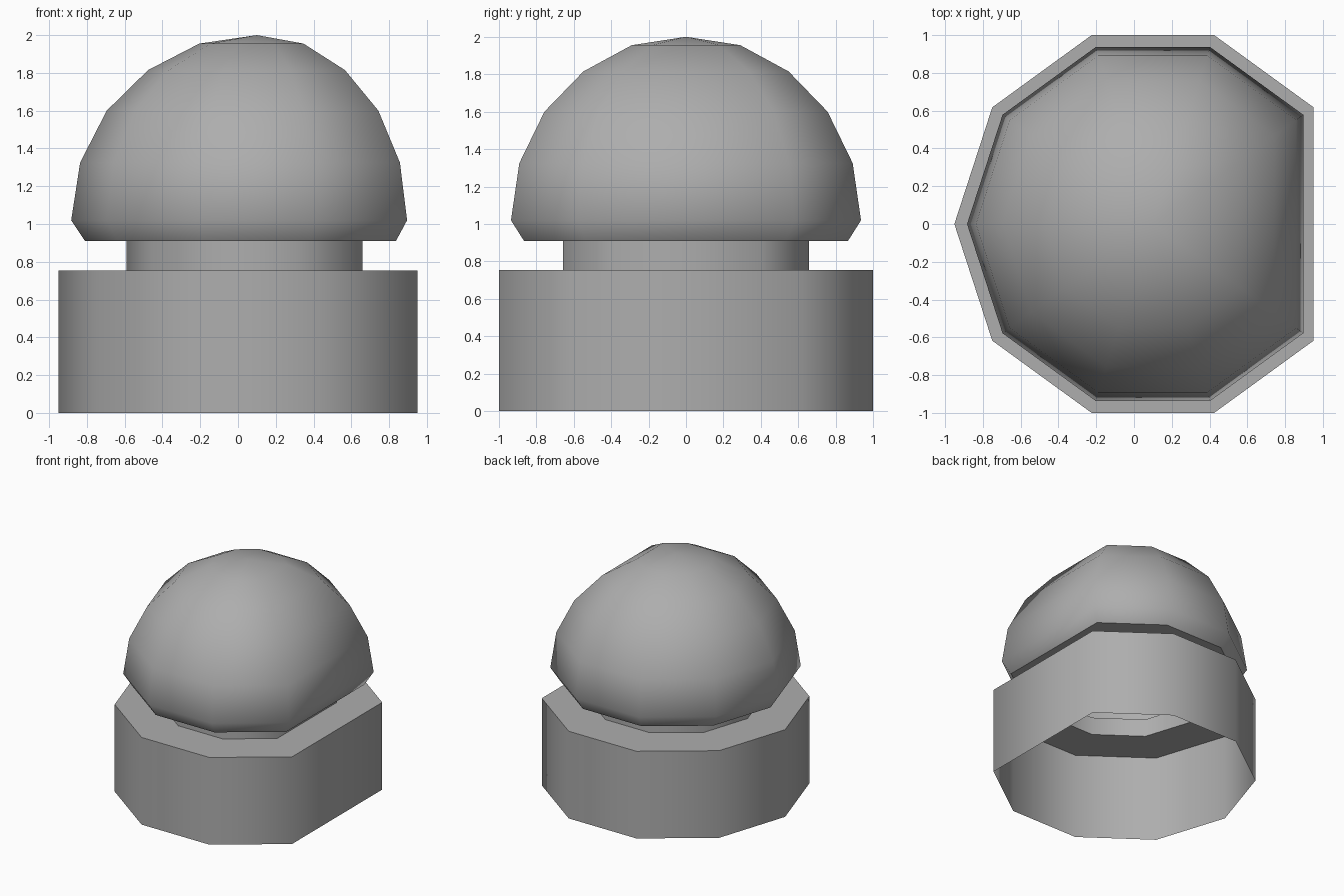
import bpy
import bmesh
import math

cube = bpy.data.objects.get("Cube")
if cube:
    bpy.data.objects.remove(cube, do_unlink=True)

SIDES = 10          # decagon with its +x corner cut away
CENTRE_X = 0.1

grey = bpy.data.materials.new("plain grey")
grey.use_nodes = True
colour = (0.42, 0.42, 0.42, 1)
grey.diffuse_color = colour
grey.node_tree.nodes["Principled BSDF"].inputs["Base Color"].default_value = colour


def lathe(name, profile):
    """Sweep (radius, height) points around the cut decagon as a thin shell."""
    bm = bmesh.new()
    angles = [math.tau * k / SIDES for k in range(1, SIDES)]
    rings = []
    for r, z in profile:
        if r == 0:
            rings.append([bm.verts.new((CENTRE_X, 0, z))] * len(angles))
        else:
            rings.append([bm.verts.new((CENTRE_X + r * math.cos(a), r * math.sin(a), z))
                          for a in angles])
    for low, high in zip(rings, rings[1:]):
        for k in range(len(angles)):
            n = (k + 1) % len(angles)
            corners = [low[k], low[n], high[n], high[k]]
            bm.faces.new(list(dict.fromkeys(corners)))
    mesh = bpy.data.meshes.new(name)
    bm.to_mesh(mesh)
    bm.free()
    mesh.materials.append(grey)
    obj = bpy.data.objects.new(name, mesh)
    bpy.context.collection.objects.link(obj)
    bpy.ops.object.select_all(action="DESELECT")
    obj.select_set(True)
    bpy.context.view_layer.objects.active = obj
    bpy.ops.object.shade_smooth_by_angle(angle=math.radians(56))
    return obj


# Open-bottomed base with its flat shoulder
lathe("base_housing", [(1.05, 0), (1.05, 0.755), (0.69, 0.755)])

# Narrow collar between base and cap
lathe("neck", [(0.69, 0.755), (0.69, 0.91)])

# Cap: underside, bevelled lip and rounded dome
lathe("dome_cap", [(0.69, 0.91), (0.91, 0.91), (0.983, 1.02), (0.936, 1.325),
                   (0.795, 1.6), (0.576, 1.815), (0.305, 1.955), (0, 2.0)])
